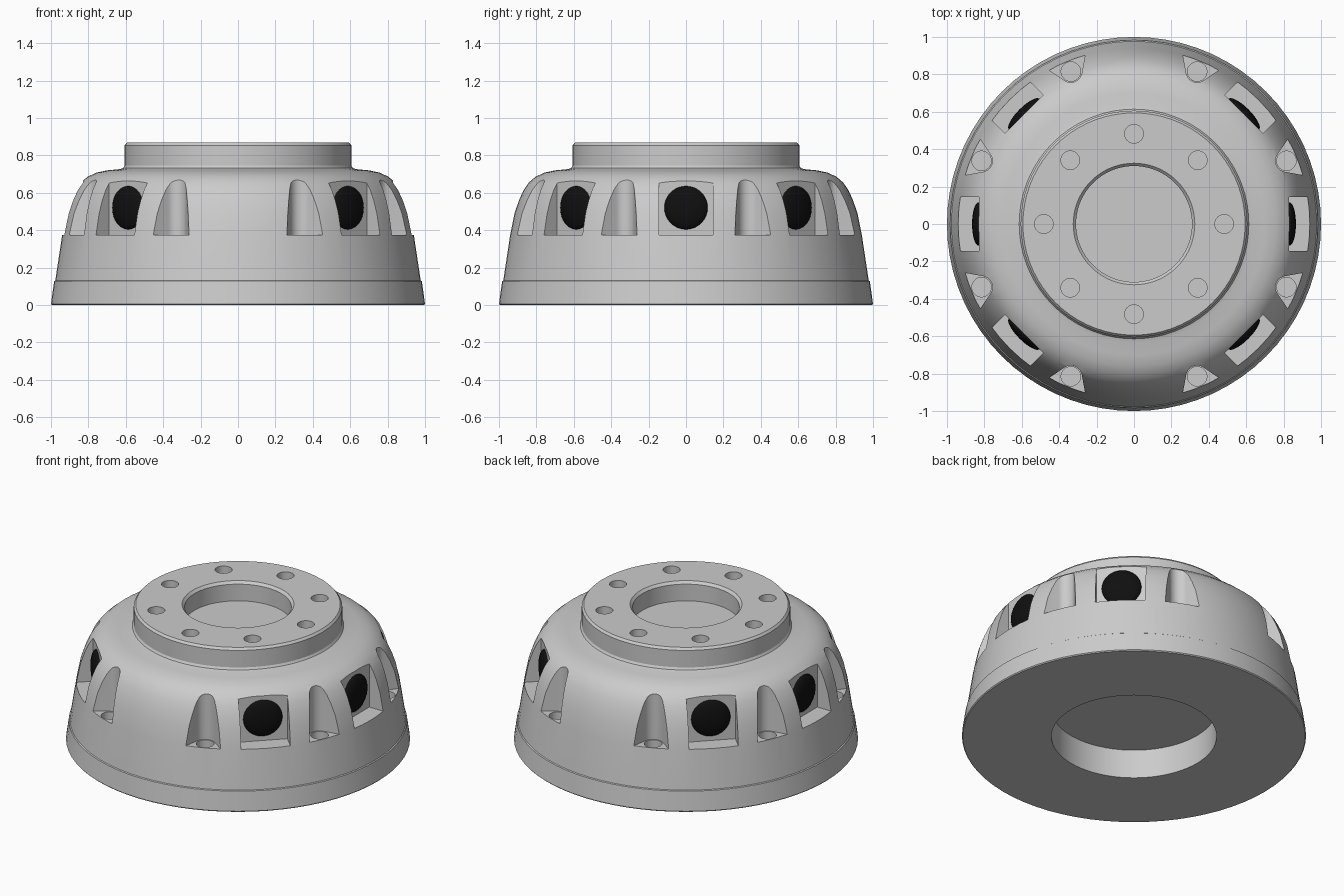
import bpy, bmesh
from math import sin, cos, pi, radians
from mathutils import Matrix, Vector

if "Cube" in bpy.data.objects:
    bpy.data.objects.remove(bpy.data.objects["Cube"])

SEG = 72


def finish(bm, name):
    bmesh.ops.recalc_face_normals(bm, faces=bm.faces)
    me = bpy.data.meshes.new(name)
    bm.to_mesh(me)
    bm.free()
    ob = bpy.data.objects.new(name, me)
    bpy.context.collection.objects.link(ob)
    return ob


def lathe(name, profile):
    bm = bmesh.new()
    vs = [bm.verts.new((r, 0, z)) for r, z in profile]
    es = [bm.edges.new(p) for p in zip(vs, vs[1:])]
    bmesh.ops.spin(bm, geom=vs + es, axis=(0, 0, 1), cent=(0, 0, 0),
                   angle=2 * pi, steps=SEG, use_duplicate=False)
    bmesh.ops.remove_doubles(bm, verts=bm.verts, dist=1e-4)
    return finish(bm, name)


def prism(bm, plan, z0, z1, angle):
    """Vertical prism of a plan outline, turned about z."""
    rot = Matrix.Rotation(radians(angle), 4, 'Z')
    lo = [bm.verts.new(rot @ Vector((x, y, z0))) for x, y in plan]
    hi = [bm.verts.new(rot @ Vector((x, y, z1))) for x, y in plan]
    bm.faces.new(lo[::-1])
    bm.faces.new(hi)
    n = len(plan)
    for i in range(n):
        j = (i + 1) % n
        bm.faces.new((lo[i], lo[j], hi[j], hi[i]))


def circle(cx, r, n=24):
    return [(cx + r * cos(2 * pi * i / n), r * sin(2 * pi * i / n)) for i in range(n)]


def cut(body, cutter):
    cutter.hide_render = True
    mod = body.modifiers.new("cut", 'BOOLEAN')
    mod.operation = 'DIFFERENCE'
    mod.solver = 'EXACT'
    mod.object = cutter
    bpy.context.view_layer.objects.active = body
    bpy.ops.object.modifier_apply(modifier=mod.name)
    bpy.data.objects.remove(cutter)
    bpy.context.view_layer.update()


# Turned housing: underside recess, tapered wall, rounded shoulder, collar, bore
housing = lathe("housing", [
    (0, .185), (.48, .185), (.48, 0), (.995, 0), (1, .006), (.983, .127), (.977, .131),
    (.94, .375), (.917, .49), (.893, .56), (.868, .615), (.84, .655), (.805, .685),
    (.76, .707), (.70, .72), (.635, .726), (.614, .732), (.606, .745), (.606, .854),
    (.594, .868), (.325, .868), (.31, .852), (.31, .745), (0, .745)])

WINDOWS = (0, 45, 135, 180, 225, 315)
BOLTS = [22.5 + 45 * i for i in range(8)]

# Square window pockets and flared bolt pockets
bm = bmesh.new()
for a in WINDOWS:
    prism(bm, [(.83, -.145), (1.08, -.145), (1.08, .145), (.83, .145)], .375, .662, a)
arc = [radians(123 + 114 * i / 12) for i in range(13)]
flare = [(.884 + .06 * cos(t), .06 * sin(t)) for t in arc]
flare = [(1.05, .179)] + flare + [(1.05, -.179)]
for a in BOLTS:
    prism(bm, flare, .375, .70, a)
cut(housing, finish(bm, "pocket_cutter"))

# Bolt holes in the pocket floors and in the collar
bm = bmesh.new()
for i, a in enumerate(BOLTS):
    prism(bm, circle(.882, .052), .22, .42, a)
    prism(bm, circle(.482, .05), .55, .95, 45 * i)
cut(housing, finish(bm, "hole_cutter"))

# Black domed lenses in the windows
black = bpy.data.materials.new("black")
black.diffuse_color = (.005, .005, .005, 1)
black.use_nodes = True
black.node_tree.nodes["Principled BSDF"].inputs["Base Color"].default_value = black.diffuse_color
parts = [housing]
for i, a in enumerate(WINDOWS):
    bm = bmesh.new()
    mat = (Matrix.Rotation(radians(a), 4, 'Z') @ Matrix.Translation((.83, 0, .52))
           @ Matrix.Diagonal((.036, .116, .116, 1)) @ Matrix.Rotation(pi / 2, 4, 'Y'))
    bmesh.ops.create_uvsphere(bm, u_segments=32, v_segments=16, radius=1, matrix=mat)
    ob = finish(bm, f"lens_{i + 1}")
    ob.data.materials.append(black)
    parts.append(ob)

# Smooth shading with sharp edges kept
bpy.context.view_layer.update()
for ob in parts:
    ob.select_set(True)
bpy.context.view_layer.objects.active = housing
bpy.ops.object.shade_smooth_by_angle(angle=radians(30))
